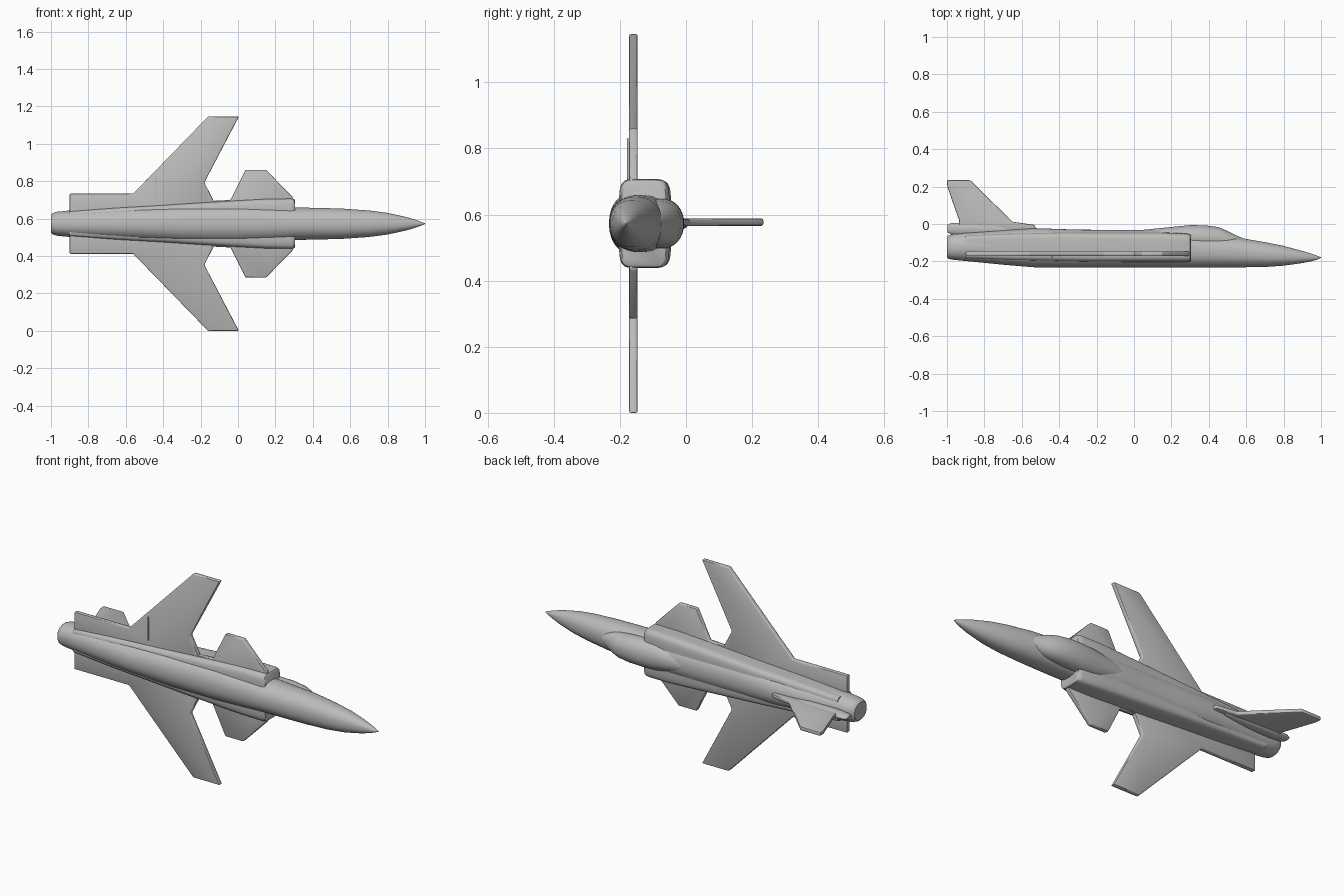
import bpy, bmesh, math

CZ = 0.573  # height of the aircraft's plane of symmetry

grey = bpy.data.materials.new("light_grey")
grey.diffuse_color = (0.5, 0.5, 0.5, 1)


def finish(name, bm, angle=40):
    bmesh.ops.recalc_face_normals(bm, faces=bm.faces)
    me = bpy.data.meshes.new(name)
    bm.to_mesh(me)
    bm.free()
    me.materials.append(grey)
    ob = bpy.data.objects.new(name, me)
    bpy.context.collection.objects.link(ob)
    bpy.ops.object.select_all(action='DESELECT')
    ob.select_set(True)
    bpy.context.view_layer.objects.active = ob
    bpy.ops.object.shade_smooth_by_angle(angle=math.radians(angle))
    return ob


def loft(name, stations, power=2.0, n=40):
    """Skin superellipse rings given as (x, y_low, y_high, half_width)."""
    bm = bmesh.new()
    rings = []
    for x, lo, hi, hw in stations:
        ring = []
        for i in range(n):
            a = 2 * math.pi * (i + 0.5) / n
            c, s = math.cos(a), math.sin(a)
            u = math.copysign(abs(c) ** (2 / power), c)
            v = math.copysign(abs(s) ** (2 / power), s)
            ring.append(bm.verts.new((x, (lo + hi) / 2 + u * (hi - lo) / 2, CZ + v * hw)))
        rings.append(ring)
    for a, b in zip(rings, rings[1:]):
        for i in range(n):
            j = (i + 1) % n
            bm.faces.new((a[i], a[j], b[j], b[i]))
    bm.faces.new(rings[0])
    bm.faces.new(rings[-1])
    return finish(name, bm)


def plate(name, outline, offset, direction, bevel=0.006):
    """Extrude a flat outline of 3D points into a thin rounded panel."""
    bm = bmesh.new()
    base = [bm.verts.new([p[k] + offset[k] for k in range(3)]) for p in outline]
    face = bm.faces.new(base)
    out = bmesh.ops.extrude_face_region(bm, geom=[face])
    top = [v for v in out["geom"] if isinstance(v, bmesh.types.BMVert)]
    bmesh.ops.translate(bm, verts=top, vec=direction)
    if bevel:
        bmesh.ops.bevel(bm, geom=list(bm.edges), offset=bevel, segments=2,
                        profile=0.5, affect='EDGES', clamp_overlap=True)
    return finish(name, bm)


# Slender fuselage tube with pointed nose and rounded tail
loft("fuselage", [
    (1.0, -0.181, -0.178, 0.002), (0.98, -0.19, -0.17, 0.01),
    (0.95, -0.199, -0.159, 0.021), (0.9, -0.209, -0.144, 0.036),
    (0.8, -0.223, -0.117, 0.058), (0.7, -0.23, -0.097, 0.071),
    (0.56, -0.232, -0.073, 0.081), (0.42, -0.233, -0.06, 0.085),
    (0.3, -0.233, -0.045, 0.087), (0.22, -0.233, -0.028, 0.095),
    (0.0, -0.233, -0.032, 0.104), (-0.3, -0.233, -0.03, 0.101),
    (-0.53, -0.232, -0.022, 0.09), (-0.7, -0.218, -0.033, 0.082),
    (-0.9, -0.198, -0.047, 0.071), (-0.97, -0.191, -0.055, 0.064),
    (-0.993, -0.186, -0.062, 0.056), (-1.0, -0.178, -0.07, 0.048)], 2.2)

# Boxy side intakes blending back into the fuselage
loft("intakes", [
    (0.305, -0.195, -0.06, 0.126), (0.3, -0.2, -0.055, 0.132),
    (0.28, -0.203, -0.05, 0.135), (0.15, -0.203, -0.045, 0.133),
    (0.0, -0.203, -0.045, 0.125), (-0.2, -0.203, -0.045, 0.113),
    (-0.4, -0.2, -0.045, 0.1), (-0.65, -0.195, -0.05, 0.086),
    (-0.9, -0.185, -0.06, 0.068)], 6)

# Cockpit canopy
loft("canopy", [
    (0.58, -0.12, -0.075, 0.02), (0.55, -0.13, -0.062, 0.042),
    (0.5, -0.14, -0.037, 0.058), (0.45, -0.14, -0.016, 0.067),
    (0.38, -0.14, -0.007, 0.074), (0.3, -0.14, -0.006, 0.076),
    (0.22, -0.14, -0.014, 0.076), (0.1, -0.14, -0.026, 0.06),
    (0.0, -0.14, -0.036, 0.03)], 2.1)

# Mirrored wings with rear shelves, and canards: (x, distance from centre)
WING = [(-0.9, 0.0), (-0.9, 0.161), (-0.56, 0.161), (-0.16, 0.573),
        (0.005, 0.573), (-0.18, 0.22), (-0.13, 0.122), (-0.13, 0.0)]
CANARD = [(-0.14, 0.0), (-0.14, 0.122), (-0.04, 0.127), (0.04, 0.288),
          (0.15, 0.288), (0.295, 0.14), (0.295, 0.0)]
for side, tag in ((1, "upper"), (-1, "lower")):
    for part, pts in (("wing", WING), ("canard", CANARD)):
        plate(f"{part}_{tag}", [(x, 0, CZ + side * d) for x, d in pts],
              (0, -0.172, 0), (0, 0.026, 0))

# Tail fin, its root fillet and the small tail fairing
fin = [(-1.0, 0.234), (-0.875, 0.234), (-0.84, 0.2), (-0.65, 0.012),
       (-0.53, -0.005), (-0.52, -0.06), (-0.93, -0.07), (-0.935, 0.02),
       (-0.96, 0.09), (-0.998, 0.2)]
plate("tail_fin", [(x, y, CZ + 0.004) for x, y in fin], (0, 0, -0.011), (0, 0, 0.022))
loft("tail_fairing", [(-0.998, -0.045, -0.005, 0.008), (-0.98, -0.055, 0.004, 0.016),
                      (-0.9, -0.065, 0.008, 0.02), (-0.75, -0.07, 0.003, 0.02),
                      (-0.6, -0.07, -0.01, 0.012)])

# Small fence on the underside of one wing
plate("wing_fence", [(-0.44, 0, 0.7), (-0.432, 0, 0.7), (-0.432, 0, 0.83), (-0.44, 0, 0.83)],
      (0, -0.178, 0), (0, 0.015, 0), 0)
